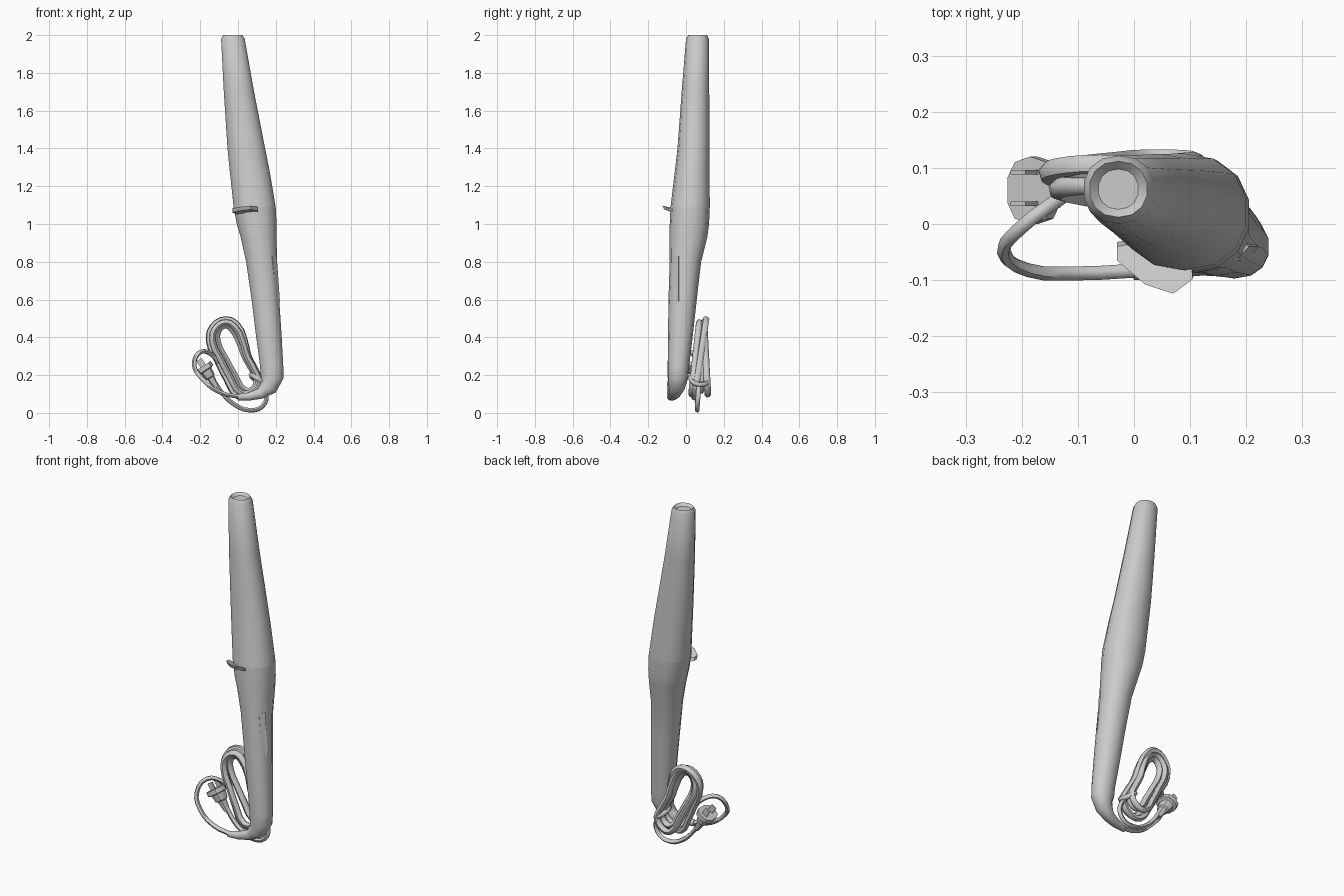
import bpy, bmesh, math
from mathutils import Vector


def finish(bm, name, angle=40):
    bmesh.ops.recalc_face_normals(bm, faces=bm.faces)
    me = bpy.data.meshes.new(name)
    bm.to_mesh(me)
    bm.free()
    ob = bpy.data.objects.new(name, me)
    bpy.context.collection.objects.link(ob)
    bpy.ops.object.select_all(action='DESELECT')
    ob.select_set(True)
    bpy.context.view_layer.objects.active = ob
    bpy.ops.object.shade_smooth_by_angle(angle=math.radians(angle))
    return ob


def loft(name, rings, sides=14, power=0.92):
    """Rings: x, y, z, radius in x, radius in y, tilt about y (degrees)."""
    bm = bmesh.new()
    loops = []
    for x, y, z, rx, ry, tilt in rings:
        t = math.radians(tilt)
        loop = []
        for i in range(sides):
            a = 2 * math.pi * (i + 0.5) / sides
            c, s = math.cos(a), math.sin(a)
            u = rx * math.copysign(abs(c) ** power, c)
            v = ry * math.copysign(abs(s) ** power, s)
            loop.append(bm.verts.new((x + u * math.cos(t), y + v, z + u * math.sin(t))))
        loops.append(loop)
    for a, b in zip(loops, loops[1:]):
        for i in range(sides):
            j = (i + 1) % sides
            bm.faces.new((a[i], a[j], b[j], b[i]))
    bm.faces.new(loops[0])
    bm.faces.new(loops[-1])
    return finish(bm, name)


def cord(name, pts, radius, cyclic=False):
    cu = bpy.data.curves.new(name, 'CURVE')
    cu.dimensions = '3D'
    cu.bevel_depth = radius
    cu.bevel_resolution = 1
    cu.resolution_u = 3
    cu.use_fill_caps = True
    sp = cu.splines.new('BEZIER')
    sp.bezier_points.add(len(pts) - 1)
    for bp, p in zip(sp.bezier_points, pts):
        bp.co = p
        bp.handle_left_type = bp.handle_right_type = 'AUTO'
    sp.use_cyclic_u = cyclic
    ob = bpy.data.objects.new(name, cu)
    bpy.context.collection.objects.link(ob)
    bpy.ops.object.select_all(action='DESELECT')
    ob.select_set(True)
    bpy.context.view_layer.objects.active = ob
    bpy.ops.object.convert(target='MESH')
    bpy.ops.object.shade_smooth_by_angle(angle=math.radians(60))
    return ob


def plate(name, outline, offset):
    """Closed slab from a 3D outline and an extrusion offset."""
    bm = bmesh.new()
    f = bm.faces.new([bm.verts.new(p) for p in outline])
    ext = bmesh.ops.extrude_face_region(bm, geom=[f], use_keep_orig=True)
    bmesh.ops.translate(bm, vec=offset, verts=[v for v in ext['geom'] if isinstance(v, bmesh.types.BMVert)])
    return finish(bm, name, 30)


# tapered barrel
loft('barrel', [
    (-0.028, 0.062, 1.985, 0.036, 0.036, 0),
    (-0.028, 0.062, 2.0, 0.052, 0.050, 0),
    (-0.027, 0.061, 1.98, 0.064, 0.061, 0),
    (0.005, 0.05, 1.70, 0.082, 0.073, 0),
    (0.044, 0.04, 1.40, 0.102, 0.085, 0),
    (0.062, 0.033, 1.28, 0.108, 0.092, 0),
    (0.088, 0.022, 1.09, 0.114, 0.104, 0)])

# handle that bends into the cord sleeve
loft('handle', [
    (0.088, 0.022, 1.09, 0.114, 0.104, 0),
    (0.099, 0.018, 1.00, 0.108, 0.104, 0),
    (0.109, 0.013, 0.93, 0.097, 0.100, 0),
    (0.125, -0.003, 0.80, 0.084, 0.083, 0),
    (0.145, -0.018, 0.60, 0.075, 0.075, 0),
    (0.164, -0.030, 0.40, 0.069, 0.065, 0),
    (0.178, -0.040, 0.25, 0.063, 0.057, 0),
    (0.180, -0.042, 0.19, 0.062, 0.055, -8),
    (0.164, -0.048, 0.14, 0.049, 0.045, -40),
    (0.120, -0.060, 0.103, 0.030, 0.032, -66),
    (0.060, -0.072, 0.087, 0.022, 0.025, -80),
    (0.000, -0.082, 0.083, 0.017, 0.018, -95)])

# flared thumb lip
plate('thumb_lip', [
    (-0.03, -0.04, 1.08), (-0.03, -0.065, 1.083), (0.02, -0.108, 1.092),
    (0.07, -0.124, 1.097), (0.105, -0.098, 1.09), (0.10, -0.05, 1.06),
    (0.03, -0.03, 1.06)], Vector((0, 0.008, -0.02)))

# raised switch panel on the handle side
plate('side_switch', [
    (0.182, -0.066, 0.83), (0.205, -0.04, 0.83), (0.222, -0.04, 0.59),
    (0.202, -0.066, 0.59)], Vector((-0.02, 0.015, 0)))

# folded cord bundle
outline = [(-0.06, 0.495), (-0.135, 0.455), (-0.152, 0.38), (-0.11, 0.28),
           (-0.06, 0.18), (0.0, 0.09), (0.06, 0.09), (0.118, 0.15),
           (0.095, 0.22), (0.055, 0.30), (0.035, 0.38), (0.0, 0.46)]
for k, (sx, sz, y, lean) in enumerate([(1, 1, 0.075, 0.03), (0.8, 0.93, 0.105, -0.01),
                                      (0.84, 0.92, 0.05, 0.02), (0.6, 0.84, 0.08, 0.0)]):
    pts = []
    for x, z in outline:
        axis = -0.055 + (0.44 - z) * 0.42
        pts.append((axis + (x - axis) * sx, y + lean * (z - 0.29) / 0.2, 0.29 + (z - 0.29) * sz))
    cord(f'cord_loop_{k + 1}', pts, 0.018, True)

# band holding the bundle
cord('cord_tie', [(0.07, 0.07, 0.20), (0.10, 0.025, 0.185), (0.135, 0.07, 0.15),
                  (0.10, 0.115, 0.17)], 0.014, True)

# cord from sleeve into bundle, and from bundle to plug
cord('sleeve_cord', [(0.02, -0.082, 0.083), (-0.1, -0.088, 0.11), (-0.19, -0.082, 0.18),
                     (-0.232, -0.05, 0.25), (-0.20, -0.005, 0.322), (-0.14, 0.04, 0.31),
                     (-0.09, 0.07, 0.25)], 0.0125)
cord('plug_cord', [(0.10, 0.07, 0.17), (0.15, 0.065, 0.10), (0.13, 0.06, 0.035),
                   (0.06, 0.06, 0.014), (-0.02, 0.06, 0.045), (-0.08, 0.06, 0.10),
                   (-0.122, 0.06, 0.16)], 0.0125)

# plug body along a leaning axis
base, axis = Vector((-0.112, 0.06, 0.135)), Vector((-0.54, 0, 0.84))
rings = [(0.0, 0.014, 0.016), (0.06, 0.022, 0.026), (0.065, 0.029, 0.036),
         (0.105, 0.034, 0.045), (0.11, 0.05, 0.06), (0.135, 0.05, 0.06)]
loft('plug', [(*(base + axis * d), rx, ry, 33) for d, rx, ry in rings], 10, 0.8)

# two flat prongs
for s in (-1, 1):
    c = base + axis * 0.13 + Vector((0, s * 0.028, 0))
    side = Vector((0.84, 0, 0.54)) * 0.016
    tip = axis * 0.045
    plate('prong_' + ('front' if s < 0 else 'back'),
          [c - side, c + side, c + side + tip, c - side + tip], Vector((0, 0.008, 0)))
